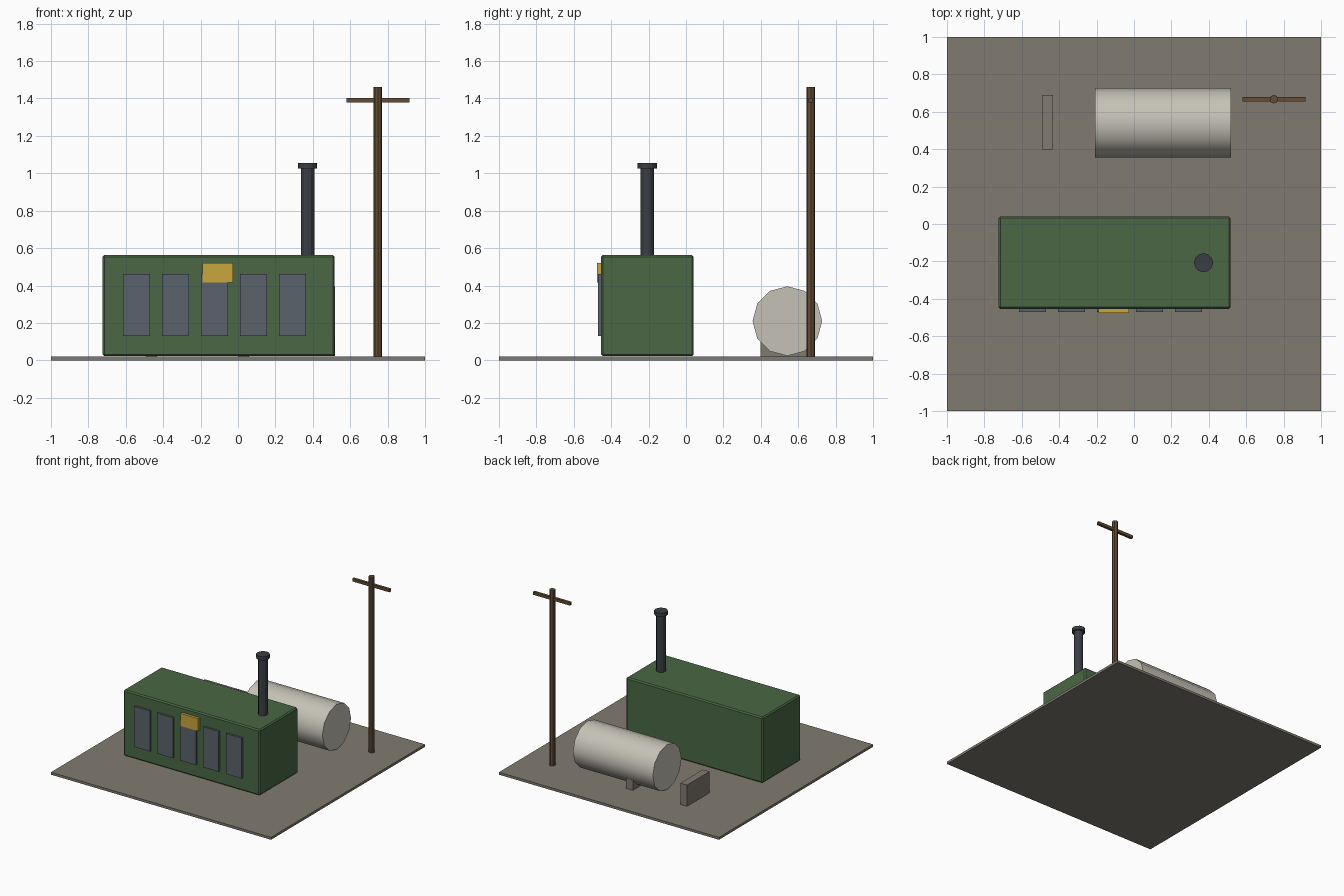
import bpy, math

if "Cube" in bpy.data.objects:
    bpy.data.objects.remove(bpy.data.objects["Cube"])


def material(name, rgb):
    m = bpy.data.materials.new(name)
    m.diffuse_color = (*rgb, 1)
    m.use_nodes = True
    m.node_tree.nodes["Principled BSDF"].inputs["Base Color"].default_value = m.diffuse_color
    return m


CONCRETE = material("concrete", (0.216, 0.195, 0.162))
GREEN = material("green paint", (0.069, 0.136, 0.058))
SLATE = material("slate louvre", (0.105, 0.124, 0.147))
YELLOW = material("warning yellow", (0.58, 0.38, 0.045))
IRON = material("dark iron", (0.042, 0.048, 0.058))
WOOD = material("brown wood", (0.125, 0.072, 0.036))
TANK = material("off white", (0.56, 0.54, 0.47))


def box(name, lo, hi, mat, bevel=0):
    bpy.ops.mesh.primitive_cube_add(
        size=1, location=[(a + b) / 2 for a, b in zip(lo, hi)])
    o = bpy.context.object
    o.name = name
    o.scale = [b - a for a, b in zip(lo, hi)]
    bpy.ops.object.transform_apply(location=False, rotation=False, scale=True)
    o.data.materials.append(mat)
    if bevel:
        mod = o.modifiers.new("bevel", 'BEVEL')
        mod.width = bevel
        mod.segments = 1
    return o


def cylinder(name, center, radius, length, sides, mat, along_x=False):
    bpy.ops.mesh.primitive_cylinder_add(
        vertices=sides, radius=radius, depth=length, location=center,
        rotation=(0, math.pi / 2 if along_x else 0, 0))
    o = bpy.context.object
    o.name = name
    o.data.materials.append(mat)
    return o


# Ground slab
box("ground_slab", (-1, -1, 0), (1, 1, 0.02), CONCRETE)

# Generator housing with louvre panels and a sign on the front
box("housing", (-0.725, -0.455, 0.022), (0.517, 0.041, 0.563), GREEN, 0.01)
for i in range(5):
    x = -0.543 + i * 0.2085
    box(f"louvre_{i + 1}", (x - 0.072, -0.471, 0.13), (x + 0.072, -0.45, 0.462), SLATE)
box("warning_sign", (-0.19, -0.477, 0.417), (-0.028, -0.45, 0.52), YELLOW)

# Exhaust stack
cylinder("exhaust_stack", (0.372, -0.207, 0.79), 0.036, 0.50, 12, IRON)
cylinder("stack_cap", (0.372, -0.207, 1.041), 0.051, 0.03, 12, IRON)

# Fuel tank and its two supports
cylinder("fuel_tank", (0.155, 0.542, 0.21), 0.186, 0.726, 12, TANK, True)
bpy.ops.object.shade_smooth_by_angle(angle=math.radians(35))
for i, x in enumerate((-0.462, 0.03)):
    box(f"tank_support_{i + 1}", (x - 0.03, 0.398, 0.015), (x + 0.03, 0.69, 0.195), CONCRETE)

# Utility pole
cylinder("utility_pole", (0.748, 0.667, 0.74), 0.023, 1.445, 8, WOOD)
box("cross_arm", (0.58, 0.656, 1.378), (0.916, 0.678, 1.402), WOOD)
